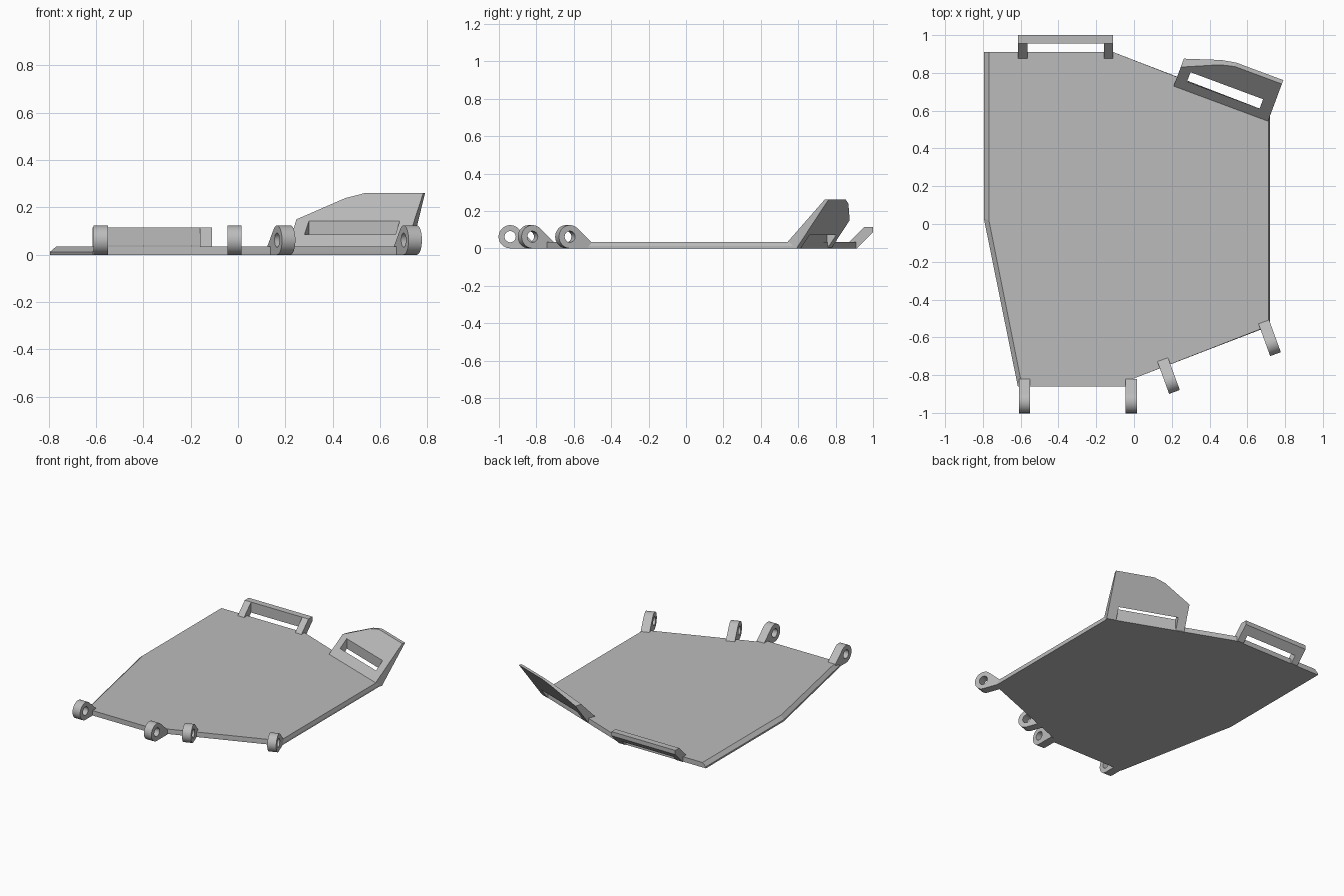
import bpy, bmesh, math
from mathutils import Matrix, Vector

cube = bpy.data.objects.get("Cube")
if cube:
    bpy.data.objects.remove(cube)

grey = bpy.data.materials.new("plain_grey")
grey.use_nodes = True
grey.diffuse_color = (0.5, 0.5, 0.5, 1)
grey.node_tree.nodes["Principled BSDF"].inputs["Base Color"].default_value = (0.5, 0.5, 0.5, 1)


def finish(name, bm, matrix=None):
    """Turn a bmesh into a grey object."""
    bmesh.ops.recalc_face_normals(bm, faces=bm.faces)
    if matrix:
        bm.transform(matrix)
    mesh = bpy.data.meshes.new(name)
    bm.to_mesh(mesh)
    bm.free()
    mesh.materials.append(grey)
    obj = bpy.data.objects.new(name, mesh)
    bpy.context.collection.objects.link(obj)
    return obj


def activate(obj):
    bpy.ops.object.select_all(action='DESELECT')
    obj.select_set(True)
    bpy.context.view_layer.objects.active = obj


def loft(loops):
    """Solid through matching closed loops, capped at both ends."""
    bm = bmesh.new()
    rings = [[bm.verts.new(p) for p in loop] for loop in loops]
    n = len(rings[0])
    for a, b in zip(rings, rings[1:]):
        for i in range(n):
            j = (i + 1) % n
            bm.faces.new((a[i], a[j], b[j], b[i]))
    bm.faces.new(rings[0])
    bm.faces.new(rings[-1])
    return bm


def extrude(profile, x0, x1):
    """Sweep a (y, z) profile along x."""
    return loft([[(x, y, z) for y, z in profile] for x in (x0, x1)])


def cut(obj, cutter):
    """Subtract the cutter and remove it."""
    cutter.hide_render = True
    activate(obj)
    mod = obj.modifiers.new("cut", 'BOOLEAN')
    mod.operation = 'DIFFERENCE'
    mod.solver = 'EXACT'
    mod.object = cutter
    bpy.ops.object.modifier_apply(modifier=mod.name)
    bpy.data.objects.remove(cutter)


# Base plate with a chamfered left side
T = 0.035
fixed = [(-0.11, 0.91), (0.72, 0.59), (0.72, -0.54), (-0.02, -0.825), (-0.02, -0.86)]
low = [(-0.615, -0.86), (-0.795, 0.03), (-0.795, 0.91)]
high = [(-0.592, -0.86), (-0.768, 0.02), (-0.768, 0.91)]
top = [(min(x, 0.712), y) for x, y in fixed]
finish("base_plate", loft([
    [(x, y, 0) for x, y in fixed + low],
    [(x, y, 0.012) for x, y in fixed + low],
    [(x, y, T) for x, y in top + high]]))

# Hinge lugs along the front
R, HALF, REACH = 0.062, 0.03, 0.12
arc = [math.radians(47 + (270 - 47) * i / 28) for i in range(29)]
lug_profile = [(R * math.cos(a), R + R * math.sin(a)) for a in arc]
lug_profile += [(REACH, 0), (REACH, T)]
hole = [(0.03 * math.cos(math.tau * i / 24), R + 0.03 * math.sin(math.tau * i / 24))
        for i in range(24)]
lugs = {"hinge_lug_outer_right": (-0.58, -0.82, 0),
        "hinge_lug_inner_right": (-0.015, -0.82, 0),
        "hinge_lug_inner_left": (0.152, -0.718, 20),
        "hinge_lug_outer_left": (0.687, -0.518, 20)}
for name, (x, y, angle) in lugs.items():
    place = (Matrix.Translation((x, y, 0)) @ Matrix.Rotation(math.radians(angle), 4, 'Z')
             @ Matrix.Translation((0, -REACH, 0)))
    lug = finish(name, extrude(lug_profile, -HALF, HALF), place)
    cut(lug, finish("hole_cutter", extrude(hole, -0.1, 0.1), place))
    activate(lug)
    bpy.ops.object.shade_smooth_by_angle(angle=math.radians(30))

# Rear handle: two sloped arms and a cross bar
arm = [(0.875, 0), (0.875, T), (0.955, 0.115), (1, 0.115), (1, 0.085), (0.915, 0)]
bar = [(0.955, 0.04), (0.955, 0.115), (1, 0.115), (1, 0.085)]
finish("handle_arm_right", extrude(arm, -0.615, -0.565))
finish("handle_arm_left", extrude(arm, -0.16, -0.11))
finish("handle_bar", extrude(bar, -0.565, -0.16))

# Sloped rear flap with a clipped corner and a slot
LENGTH = 0.533
place = Matrix.Translation((0.21, 0.73, 0)) @ Matrix.Rotation(math.radians(-20.4), 4, 'Z')
flap_bm = extrude([(0, 0), (0, T), (0.21, 0.26), (0.232, 0.26), (0.05, 0)], 0, LENGTH)
corner = [Vector((0, 0, 0.15)), Vector((0.19, 0, 0.24)), Vector((0.267, 0, 0.26))]
for a, b in zip(corner, corner[1:]):
    d = b - a
    bmesh.ops.bisect_plane(flap_bm, geom=flap_bm.verts[:] + flap_bm.edges[:] + flap_bm.faces[:],
                           plane_co=a, plane_no=(-d.z, 0, d.x), clear_outer=True)
    bmesh.ops.holes_fill(flap_bm, edges=[e for e in flap_bm.edges if e.is_boundary])
flap = finish("rear_flap", flap_bm, place)
slot = [(0.047, -0.1), (0.1, -0.1), (0.1, 0.4), (0.047, 0.4)]
cut(flap, finish("slot_cutter", extrude(slot, 0.058, 0.468), place))
